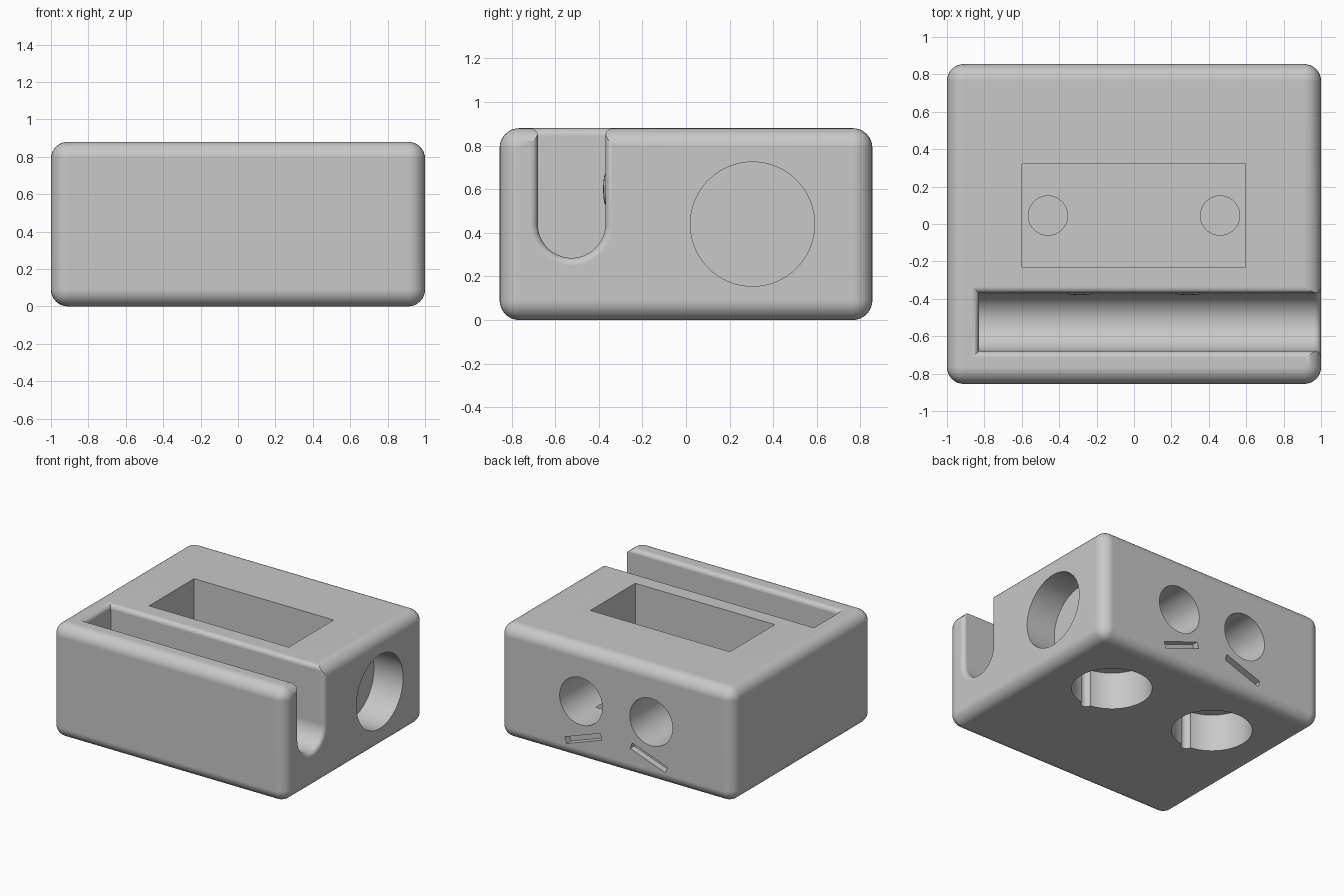
import bpy, bmesh, math
from mathutils import Matrix, Vector

if "Cube" in bpy.data.objects:
    bpy.data.objects.remove(bpy.data.objects["Cube"], do_unlink=True)

grey = bpy.data.materials.new("plain_grey")
grey.use_nodes = True
grey.diffuse_color = (0.58, 0.58, 0.58, 1)
grey.node_tree.nodes["Principled BSDF"].inputs["Base Color"].default_value = grey.diffuse_color


def finish(name, bm):
    bmesh.ops.recalc_face_normals(bm, faces=bm.faces)
    mesh = bpy.data.meshes.new(name)
    bm.to_mesh(mesh)
    bm.free()
    mesh.materials.append(grey)
    obj = bpy.data.objects.new(name, mesh)
    bpy.context.collection.objects.link(obj)
    return obj


def box(name, low, high, turn=0.0, bevel=0.0):
    """Box between two corners, turned about y through its middle."""
    low, high = Vector(low), Vector(high)
    bm = bmesh.new()
    bmesh.ops.create_cube(bm, size=1)
    place = (Matrix.Translation((low + high) / 2) @ Matrix.Rotation(turn, 4, "Y")
             @ Matrix.Diagonal((*(high - low), 1)))
    bmesh.ops.transform(bm, matrix=place, verts=bm.verts)
    if bevel:
        bmesh.ops.bevel(bm, geom=bm.edges[:], offset=bevel, segments=8,
                        profile=0.5, affect="EDGES")
    return finish(name, bm)


def cylinder(name, start, end, radius, sides=64):
    start, end = Vector(start), Vector(end)
    axis = end - start
    bm = bmesh.new()
    bmesh.ops.create_cone(bm, cap_ends=True, segments=sides, radius1=radius,
                          radius2=radius, depth=axis.length)
    place = Matrix.Translation((start + end) / 2) @ axis.to_track_quat("Z", "Y").to_matrix().to_4x4()
    bmesh.ops.transform(bm, matrix=place, verts=bm.verts)
    return finish(name, bm)


def loft(name, rings):
    bm = bmesh.new()
    loops = [[bm.verts.new(p) for p in ring] for ring in rings]
    count = len(loops[0])
    for a, b in zip(loops, loops[1:]):
        for i in range(count):
            j = (i + 1) % count
            bm.faces.new((a[i], a[j], b[j], b[i]))
    bm.faces.new(loops[0])
    bm.faces.new(loops[-1][::-1])
    return finish(name, bm)


# Main block with rounded edges
HALF_Y, TOP, MID = 0.855, 0.88, 0.44
body = box("block", (-1, -HALF_Y, 0), (1, HALF_Y, TOP), bevel=0.09)
cutters = []

# Round-bottomed slot, flared where it opens on the side and the top
SLOT_Y, SLOT_R, SLOT_END, LIP = -0.525, 0.155, -0.83, 0.035
flare = [(LIP * math.sin(t), LIP * (1 - math.cos(t)))
         for t in [math.pi / 2 * i / 6 for i in range(7)]]


def slot_ring(x, grow):
    r = SLOT_R + grow
    arc = [math.pi + math.pi * i / 32 for i in range(33)]
    ring = [(x, SLOT_Y + r * math.cos(a), MID + r * math.sin(a)) for a in arc]
    return ring + [(x, SLOT_Y + r, 1.1), (x, SLOT_Y - r, 1.1)]


def lip_ring(z, grow):
    r, left = SLOT_R + grow, SLOT_END - grow
    return [(left, SLOT_Y - r, z), (1.1, SLOT_Y - r, z),
            (1.1, SLOT_Y + r, z), (left, SLOT_Y + r, z)]


cutters.append(loft("slot_cutter", [slot_ring(SLOT_END, 0)]
                    + [slot_ring(1 - LIP + d, g) for d, g in flare]
                    + [slot_ring(1.1, LIP)]))
cutters.append(loft("slot_lip_cutter", [lip_ring(TOP - LIP + d, g) for d, g in flare]
                    + [lip_ring(1.1, LIP)]))

# Rectangular pocket in the top
FLOOR = 0.38
cutters.append(box("pocket_cutter", (-0.6, -0.23, FLOOR), (0.595, 0.32, 1.1)))

# Large round recess in the side
HOLE_Y, HOLE_R = 0.305, 0.285
cutters.append(cylinder("side_recess_cutter", (0.75, HOLE_Y, MID), (1.1, HOLE_Y, MID), HOLE_R))

for side in (-1, 1):
    x = 0.46 * side
    # Round recess underneath, with a small groove in its wall
    cutters.append(cylinder("base_recess_cutter", (x, HOLE_Y, -0.1), (x, HOLE_Y, 0.29), HOLE_R))
    cutters.append(cylinder("groove_cutter", (x, 0.025, -0.1), (x, 0.025, 0.285), 0.04, 24))
    # Shallow round well in the pocket floor
    cutters.append(cylinder("well_cutter", (x, 0.045, FLOOR - 0.05), (x, 0.045, 0.6), 0.105))
    # Round hole and slanted slit in the back
    x = 0.3 * side
    cutters.append(cylinder("back_hole_cutter", (x, 0.375, 0.46), (x, 1, 0.46), 0.183))
    x = 0.28 * side
    cutters.append(box("slit_cutter", (x - 0.16, HALF_Y - 0.05, 0.153),
                       (x + 0.16, 1, 0.203), turn=side * math.radians(19.5)))

# Cut every opening out of the block
bpy.context.view_layer.objects.active = body
for cutter in cutters:
    mod = body.modifiers.new("cut", "BOOLEAN")
    mod.operation, mod.solver, mod.object = "DIFFERENCE", "EXACT", cutter
    bpy.ops.object.modifier_apply(modifier=mod.name)
    bpy.data.objects.remove(cutter, do_unlink=True)

# Small raised grips on the slot wall
grips = []
for side, name in ((-1, "right_grip"), (1, "left_grip")):
    bm = bmesh.new()
    bmesh.ops.create_uvsphere(bm, u_segments=24, v_segments=12, radius=1)
    place = Matrix.Translation((0.29 * side, SLOT_Y + SLOT_R, 0.6)) @ Matrix.Diagonal((0.07, 0.01, 0.07, 1))
    bmesh.ops.transform(bm, matrix=place, verts=bm.verts)
    grips.append(finish(name, bm))

# Smooth rounds, crisp edges
for obj in [body] + grips:
    bpy.ops.object.select_all(action="DESELECT")
    obj.select_set(True)
    bpy.context.view_layer.objects.active = obj
    bpy.ops.object.shade_smooth_by_angle(angle=math.radians(30))
weighted = body.modifiers.new("even_shading", "WEIGHTED_NORMAL")
weighted.keep_sharp = True
